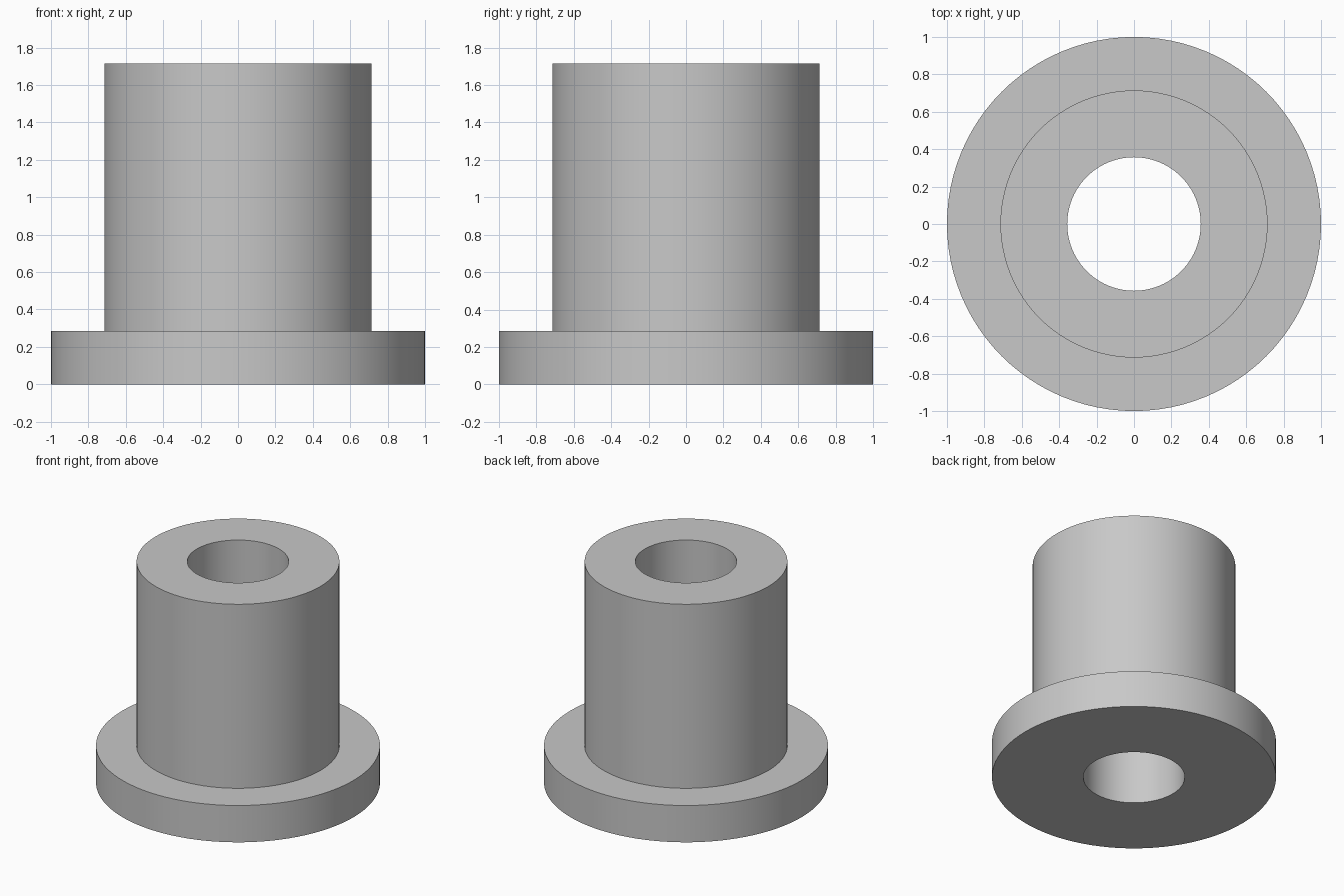
import bpy
import bmesh
import math

cube = bpy.data.objects.get("Cube")
if cube:
    bpy.data.objects.remove(cube, do_unlink=True)

SEGMENTS = 96
BORE, SLEEVE, FLANGE = 0.357, 0.714, 1.0
FLANGE_TOP, TOP = 0.286, 1.716

# Plain grey metal
grey = bpy.data.materials.new("grey_metal")
grey.use_nodes = True
colour = (0.58, 0.58, 0.58, 1)
grey.diffuse_color = colour
grey.node_tree.nodes["Principled BSDF"].inputs["Base Color"].default_value = colour

# Closed cross-section of the flanged bushing: (radius, height)
profile = [(BORE, 0), (FLANGE, 0), (FLANGE, FLANGE_TOP),
           (SLEEVE, FLANGE_TOP), (SLEEVE, TOP), (BORE, TOP)]

# Revolve the section around the z axis
bm = bmesh.new()
verts = [bm.verts.new((r, 0, z)) for r, z in profile]
edges = [bm.edges.new((verts[i - 1], verts[i])) for i in range(len(verts))]
bmesh.ops.spin(bm, geom=verts + edges, cent=(0, 0, 0), axis=(0, 0, 1),
               angle=math.tau, steps=SEGMENTS, use_merge=True)
bmesh.ops.remove_doubles(bm, verts=bm.verts, dist=0.0001)
bmesh.ops.recalc_face_normals(bm, faces=bm.faces)

mesh = bpy.data.meshes.new("flanged_bushing")
bm.to_mesh(mesh)
bm.free()
mesh.materials.append(grey)
bushing = bpy.data.objects.new("flanged_bushing", mesh)
bpy.context.collection.objects.link(bushing)

# Smooth round walls, crisp rims
bpy.ops.object.select_all(action="DESELECT")
bushing.select_set(True)
bpy.context.view_layer.objects.active = bushing
bpy.ops.object.shade_smooth_by_angle(angle=math.radians(30))
